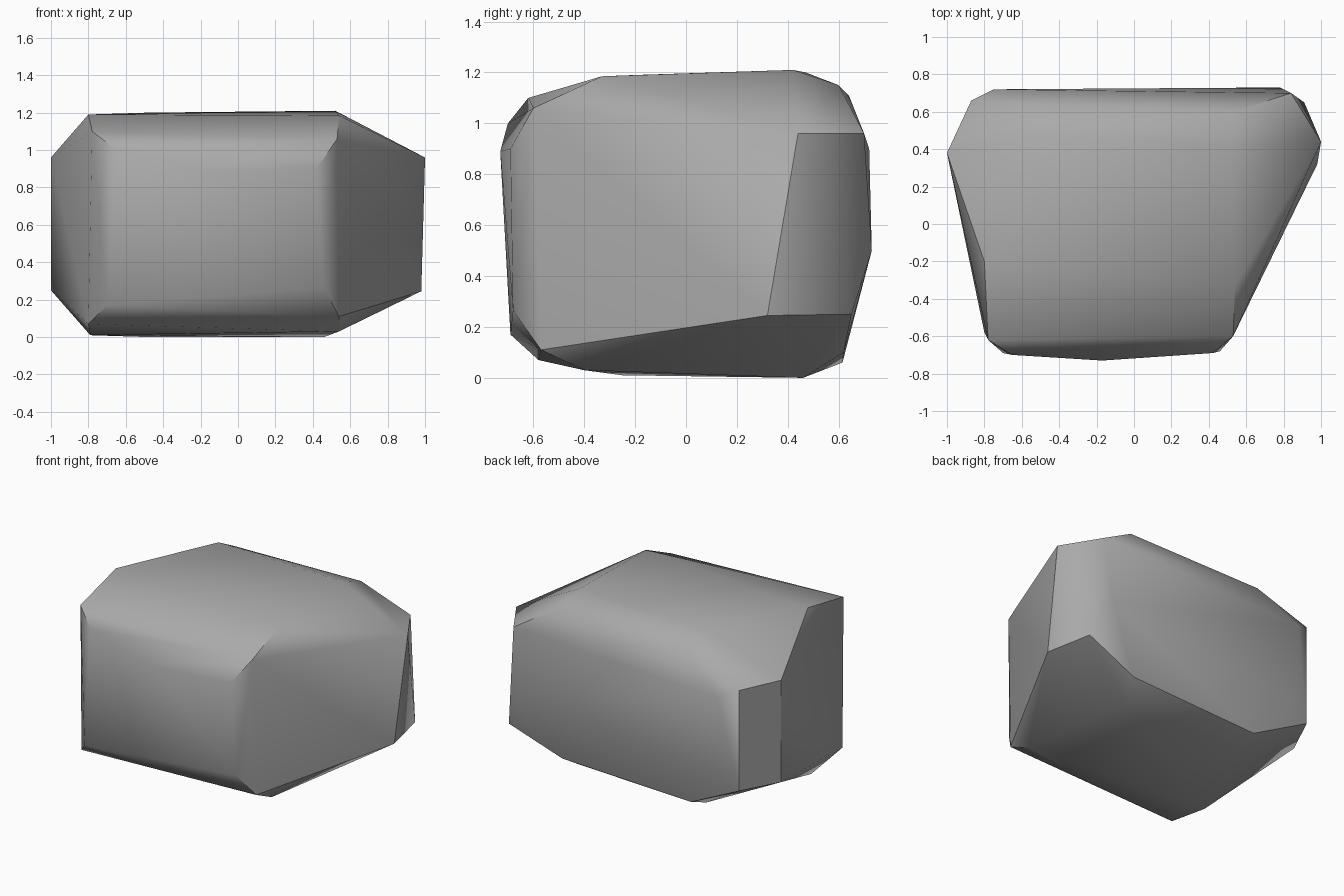
import bpy, bmesh, math

default_cube = bpy.data.objects.get("Cube")
if default_cube:
    bpy.data.objects.remove(default_cube, do_unlink=True)


def flat_material(name, color):
    material = bpy.data.materials.new(name)
    material.use_nodes = True
    material.diffuse_color = color
    shader = material.node_tree.nodes["Principled BSDF"]
    shader.inputs["Base Color"].default_value = color
    shader.inputs["Roughness"].default_value = 0.9
    return material


def chiselled_stone(name, facets, material):
    """Wrap a tight convex skin around the corners of all facets."""
    bm = bmesh.new()
    for corners in facets.values():
        for corner in corners:
            bm.verts.new(corner)
    hull = bmesh.ops.convex_hull(bm, input=bm.verts[:])
    loose = [v for v in bm.verts if not v.link_faces]
    bmesh.ops.delete(bm, geom=loose, context="VERTS")
    # Merge the triangles of nearly flat facets
    bmesh.ops.dissolve_limit(bm, angle_limit=math.radians(1),
                             verts=bm.verts[:], edges=bm.edges[:])
    bmesh.ops.recalc_face_normals(bm, faces=bm.faces[:])
    mesh = bpy.data.meshes.new(name)
    bm.to_mesh(mesh)
    bm.free()
    mesh.materials.append(material)
    stone = bpy.data.objects.new(name, mesh)
    bpy.context.collection.objects.link(stone)
    return stone


# Corners of the main chiselled planes; the hull forms the bevels between them
facets = {
    "top": [(-.8, -.2, 1.19), (-.48, .47, 1.2),
            (.52, .42, 1.21), (.54, -.33, 1.185)],
    "bottom": [(-.79, -.25, .01), (-.48, .46, 0),
               (.46, .46, 0), (.54, -.4, .03)],
    "front": [(-.65, -.7, 1), (-.17, -.73, .89), (.42, -.69, .9),
              (.46, -.68, .265), (-.7, -.69, .17)],
    "front_left_edge": [(.53, -.6, 1.06), (.54, -.57, .11)],
    "front_right_edge": [(-.78, -.62, 1.1), (-.8, -.58, .07)],
    "left_corner": [(1, .44, .96), (.98, .32, .245),
                    (.91, .65, .25), (.84, .7, .96)],
    "right_corner": [(-1, .38, .96), (-1, .38, .25),
                     (-.87, .66, .26), (-.87, .66, .96)],
    "back": [(-.75, .72, .9), (.78, .73, .5), (-.75, .69, .36)],
    "back_top_bevel": [(.53, .6, 1.15), (-.48, .64, 1.11)],
    "back_bottom_bevel": [(.52, .62, .1), (-.47, .615, .06)],
}

stone_grey = flat_material("stone_grey", (.4, .4, .4, 1))
boulder = chiselled_stone("boulder", facets, stone_grey)

# Soft shading across the shallow bevels, crisp chiselled ridges
bpy.ops.object.select_all(action="DESELECT")
boulder.select_set(True)
bpy.context.view_layer.objects.active = boulder
bpy.ops.object.shade_smooth_by_angle(angle=math.radians(35))
